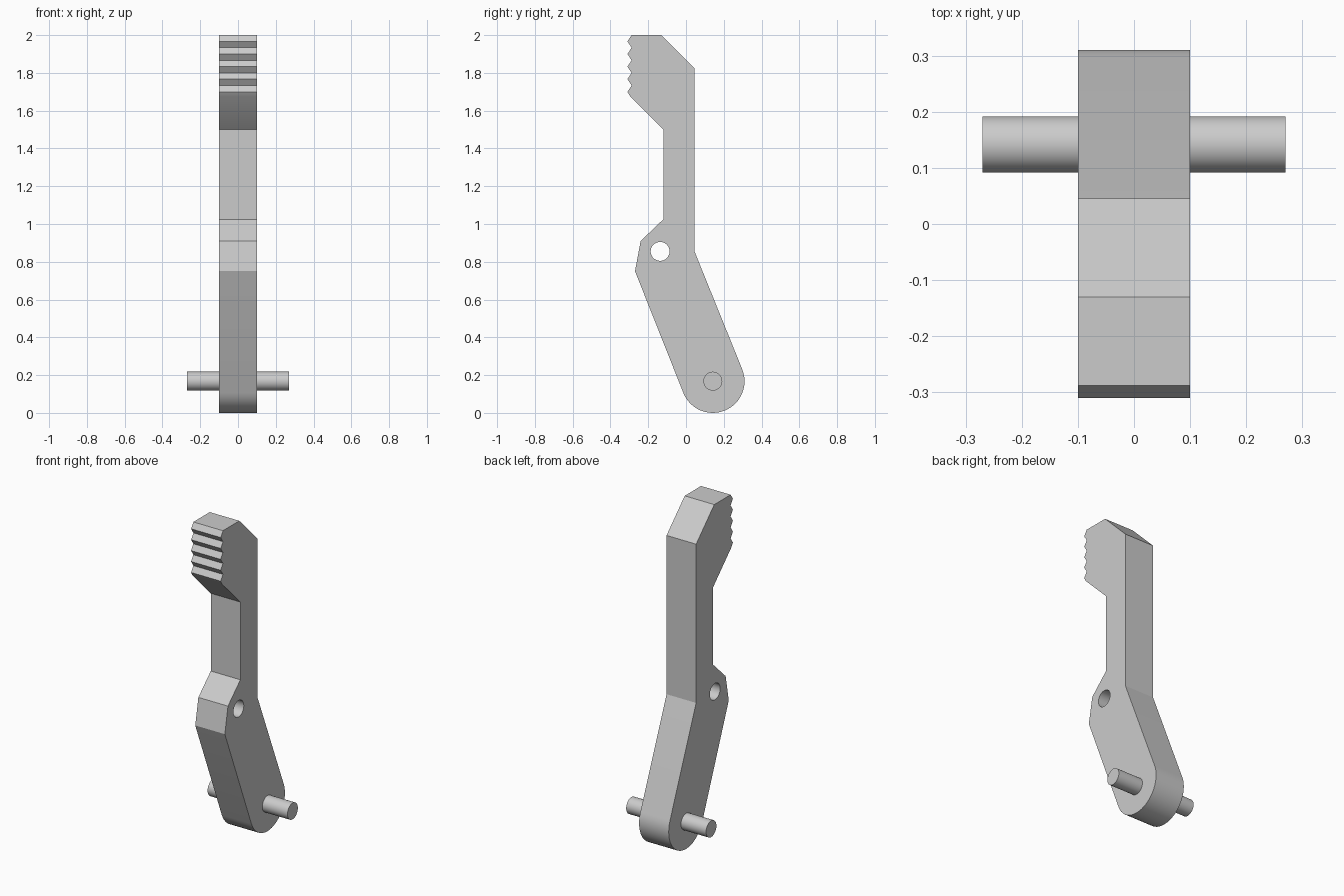
import bpy
import bmesh
from math import radians, cos, sin
from mathutils import Matrix

if "Cube" in bpy.data.objects:
    bpy.data.objects.remove(bpy.data.objects["Cube"], do_unlink=True)

HALF_WIDTH = 0.1
PIVOT = (0.142, 0.168)      # y, z of the rounded foot and its pin
FOOT_RADIUS = 0.168
HOLE = (-0.137, 0.855)

grey = bpy.data.materials.new("plain grey")
grey.use_nodes = True
colour = (0.6, 0.6, 0.6, 1)
grey.diffuse_color = colour
grey.node_tree.nodes["Principled BSDF"].inputs["Base Color"].default_value = colour


def make_object(name, bm):
    bmesh.ops.recalc_face_normals(bm, faces=bm.faces)
    mesh = bpy.data.meshes.new(name)
    bm.to_mesh(mesh)
    bm.free()
    mesh.materials.append(grey)
    obj = bpy.data.objects.new(name, mesh)
    bpy.context.collection.objects.link(obj)
    return obj


def cross_cylinder(name, centre, radius, length):
    """Cylinder lying along x."""
    bm = bmesh.new()
    place = Matrix.Translation((0, *centre)) @ Matrix.Rotation(radians(90), 4, "Y")
    bmesh.ops.create_cone(bm, cap_ends=True, segments=48, radius1=radius,
                          radius2=radius, depth=length, matrix=place)
    return make_object(name, bm)


def smooth(obj):
    bpy.ops.object.select_all(action="DESELECT")
    obj.select_set(True)
    bpy.context.view_layer.objects.active = obj
    bpy.ops.object.shade_smooth_by_angle(angle=radians(20))


# Side outline: back edge, rounded foot, front edge, then the grip ridges
outline = [(-0.13, 2.0), (0.045, 1.825), (0.045, 0.855)]
for i in range(25):
    a = radians(22 - 180 * i / 24)
    outline.append((PIVOT[0] + FOOT_RADIUS * cos(a), PIVOT[1] + FOOT_RADIUS * sin(a)))
outline += [(-0.27, 0.75), (-0.24, 0.91), (-0.12, 1.025), (-0.12, 1.5), (-0.295, 1.675)]
outline += [(-0.288 if i % 2 else -0.31, 1.7 + i / 30) for i in range(10)]

# Lever body
bm = bmesh.new()
side = bm.faces.new([bm.verts.new((-HALF_WIDTH, y, z)) for y, z in outline])
extruded = bmesh.ops.extrude_face_region(bm, geom=[side], use_keep_orig=True)["geom"]
bmesh.ops.translate(bm, vec=(2 * HALF_WIDTH, 0, 0),
                    verts=[v for v in extruded if isinstance(v, bmesh.types.BMVert)])
lever = make_object("lever_body", bm)

# Through hole
cutter = cross_cylinder("hole_cutter", HOLE, 0.05, 0.5)
cutter.hide_render = True
cut = lever.modifiers.new("hole", "BOOLEAN")
cut.operation = "DIFFERENCE"
cut.solver = "EXACT"
cut.object = cutter
bpy.context.view_layer.objects.active = lever
bpy.ops.object.modifier_apply(modifier=cut.name)
bpy.data.objects.remove(cutter, do_unlink=True)
smooth(lever)

# Pivot pin
smooth(cross_cylinder("pivot_pin", PIVOT, 0.05, 0.54))
